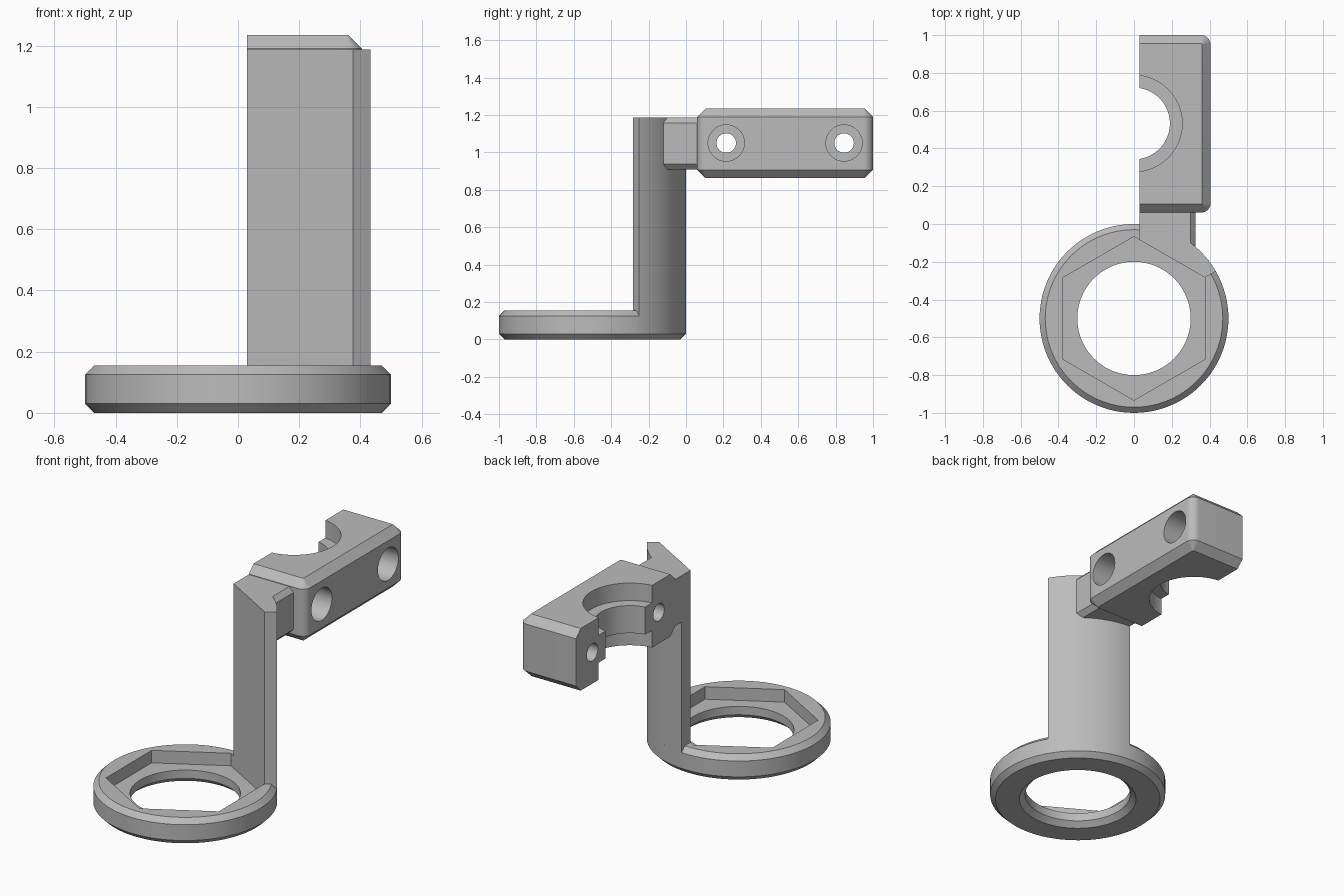
import bpy, bmesh
from math import pi, cos, sin, acos, radians
from mathutils import Matrix

cube = bpy.data.objects.get("Cube")
if cube:
    bpy.data.objects.remove(cube, do_unlink=True)

grey = bpy.data.materials.new("plain grey")
grey.use_nodes = True
grey.diffuse_color = (0.5, 0.5, 0.5, 1)
grey.node_tree.nodes["Principled BSDF"].inputs["Base Color"].default_value = (0.5, 0.5, 0.5, 1)


def make_object(name, bm):
    bmesh.ops.recalc_face_normals(bm, faces=bm.faces[:])
    mesh = bpy.data.meshes.new(name)
    bm.to_mesh(mesh)
    bm.free()
    mesh.materials.append(grey)
    obj = bpy.data.objects.new(name, mesh)
    bpy.context.collection.objects.link(obj)
    return obj


def loft(name, rings, closed=False):
    """Skin matching point rings; cap the ends unless closed on itself."""
    bm = bmesh.new()
    loops = [[bm.verts.new(p) for p in ring] for ring in rings]
    n = len(loops[0])
    pairs = list(zip(loops, loops[1:]))
    if closed:
        pairs.append((loops[-1], loops[0]))
    else:
        bm.faces.new(loops[0])
        bm.faces.new(loops[-1])
    for a, b in pairs:
        for i in range(n):
            j = (i + 1) % n
            bm.faces.new((a[i], a[j], b[j], b[i]))
    return make_object(name, bm)


def circle(cx, cy, z, r, n=96, start=0.0):
    return [(cx + r * cos(start + 2 * pi * i / n), cy + r * sin(start + 2 * pi * i / n), z)
            for i in range(n)]


def activate(obj):
    bpy.ops.object.select_all(action='DESELECT')
    obj.select_set(True)
    bpy.context.view_layer.objects.active = obj


def cut(obj, cutter):
    activate(obj)
    mod = obj.modifiers.new("cut", 'BOOLEAN')
    mod.operation = 'DIFFERENCE'
    mod.solver = 'EXACT'
    mod.object = cutter
    bpy.ops.object.modifier_apply(modifier=mod.name)
    bpy.data.objects.remove(cutter, do_unlink=True)


# Shared sizes
BASE_Y, BASE_R, BASE_H, BEVEL = -0.5, 0.5, 0.155, 0.03
HEX_R, SPLIT_X, TOP = 0.433, 0.03, 1.187

# Base ring with chamfered rims and a hexagonal pocket
profile = [(BASE_R - BEVEL, 0), (BASE_R, BEVEL), (BASE_R, BASE_H - BEVEL),
           (BASE_R - BEVEL, BASE_H), (0.3, BASE_H), (0.3, BEVEL), (0.333, 0)]
base = loft("base_ring", [circle(0, BASE_Y, z, r) for r, z in profile], closed=True)
cut(base, loft("hex_cutter", [circle(0, BASE_Y, z, HEX_R, 6, pi / 6) for z in (0.08, 0.3)]))

# Upright column between the hexagon wall and the outer circle
a0, a1 = radians(30), acos(SPLIT_X / BASE_R)
outline = [(BASE_R * cos(a), BASE_Y + BASE_R * sin(a))
           for a in (a0 + (a1 - a0) * i / 20 for i in range(21))]
outline += [(SPLIT_X, BASE_Y + HEX_R - SPLIT_X * 0.577),
            (HEX_R * cos(a0), BASE_Y + HEX_R * sin(a0))]
column = loft("column", [[(x, y, z) for x, y in outline] for z in (BEVEL, TOP)])

# Neck joining column and clamp, chamfered on its outer edges
section = [(SPLIT_X, 0.908), (0.298, 0.908), (0.326, 0.937),
           (0.326, 1.158), (0.298, TOP), (SPLIT_X, TOP)]
neck = loft("neck", [[(x, -0.04 - 0.4 * x, z) for x, z in section],
                     [(x, 0.08, z) for x, z in section]])


# Clamp half: rounded block with chamfered top and bottom
def clamp_outline(inset, z):
    r = 0.05 - inset
    pts = [(SPLIT_X, 0.11 - r, z)]
    for cy, start in ((0.11, -pi / 2), (0.95, 0)):
        pts += [(0.355 + r * cos(start + pi / 2 * i / 8),
                 cy + r * sin(start + pi / 2 * i / 8), z) for i in range(9)]
    return pts + [(SPLIT_X, 0.95 + r, z)]


clamp = loft("clamp_half", [clamp_outline(0.045, 0.862), clamp_outline(0, 0.907),
                            clamp_outline(0, 1.19), clamp_outline(0.045, 1.235)])

# Stepped bore, narrower in its middle band
bore = [(0.255, 0.8), (0.255, 0.965), (0.19, 0.965), (0.19, 1.13), (0.255, 1.13), (0.255, 1.3)]
cut(clamp, loft("bore_cutter", [circle(0, 0.532, z, r) for r, z in bore]))

# Counterbored screw holes running across the clamp
screw = [(0.052, -0.1), (0.052, 0.2), (0.097, 0.2), (0.097, 0.5)]
for y in (0.215, 0.845):
    cutter = loft("screw_cutter", [circle(0, 0, z, r, 48) for r, z in screw])
    cutter.data.transform(Matrix.Translation((0, y, 1.05)) @ Matrix.Rotation(pi / 2, 4, 'Y'))
    cut(clamp, cutter)

# Smooth curved walls, keep machined edges crisp
for obj in (base, column, neck, clamp):
    activate(obj)
    bpy.ops.object.shade_smooth_by_angle(angle=radians(25))
